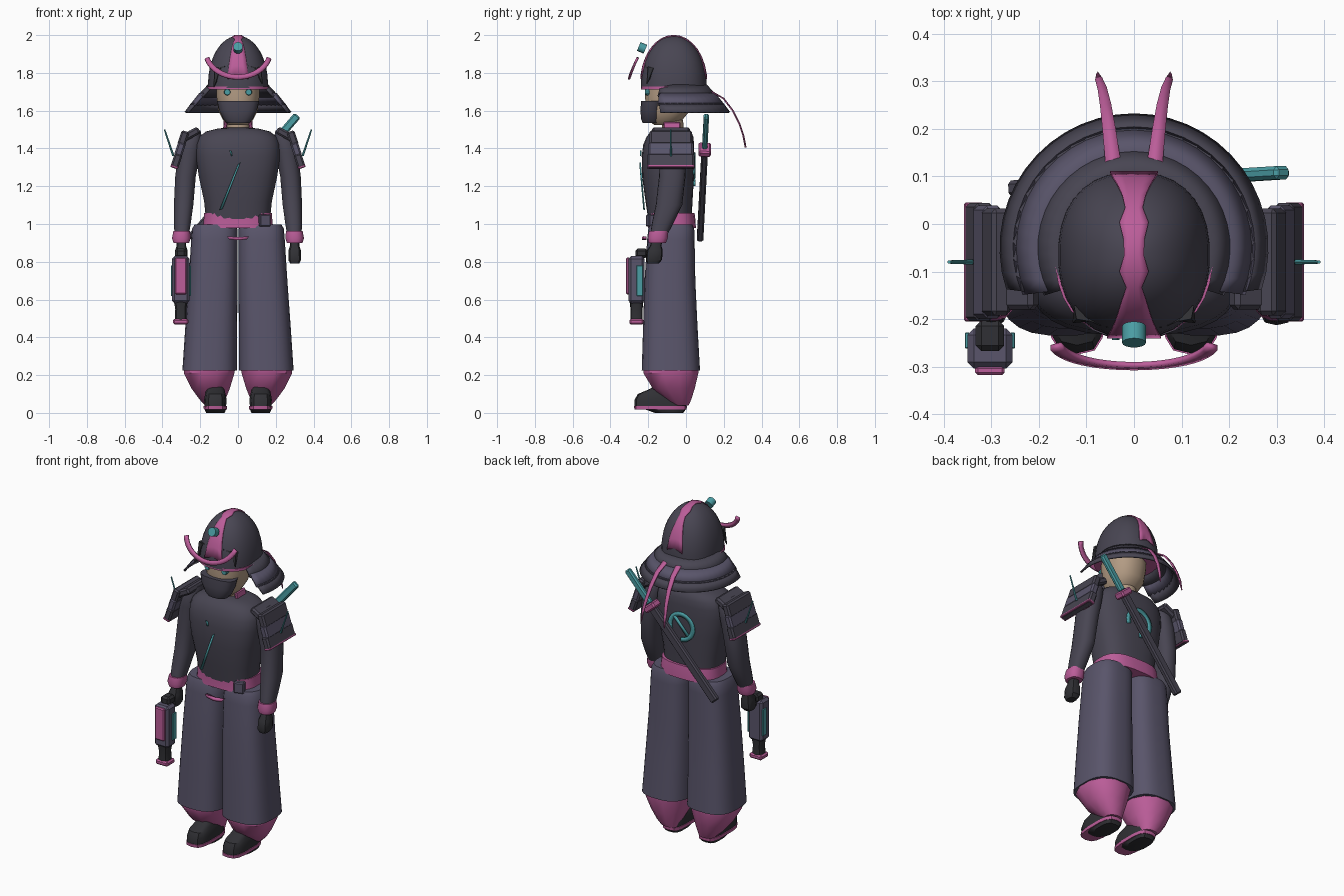
import bpy, bmesh, math
from math import sin, cos, pi, radians
from mathutils import Vector, Matrix, Euler

def mat(name, c):
    m = bpy.data.materials.new(name)
    m.diffuse_color = (*c, 1)
    return m

DARK = mat("dark_cloth", (.065, .06, .085))
CLOTH = mat("purple_grey_cloth", (.1, .09, .145))
PINK = mat("pink", (.5, .11, .32))
TEAL = mat("teal", (.07, .34, .37))
BLACK = mat("black", (.03, .03, .035))
SKIN = mat("skin", (.45, .33, .23))

def finish(name, bm, m):
    bmesh.ops.recalc_face_normals(bm, faces=bm.faces)
    me = bpy.data.meshes.new(name)
    bm.to_mesh(me)
    bm.free()
    me.materials.append(m)
    ob = bpy.data.objects.new(name, me)
    bpy.context.collection.objects.link(ob)
    return ob

def loft(name, m, secs, n=24, e=2.5, s=1):
    """Stack of superellipse slices: (z, cx, cy, rx, ry)."""
    bm = bmesh.new()
    rings = []
    for z, cx, cy, rx, ry in secs:
        ring = []
        for i in range(n):
            a = 2 * pi * (i + .5) / n
            c, d = cos(a), sin(a)
            ring.append(bm.verts.new((s * cx + rx * math.copysign(abs(c) ** (2 / e), c),
                                      cy + ry * math.copysign(abs(d) ** (2 / e), d), z)))
        rings.append(ring)
    for r, q in zip(rings, rings[1:]):
        for i in range(n):
            bm.faces.new((r[i], r[(i + 1) % n], q[(i + 1) % n], q[i]))
    bm.faces.new(rings[0])
    bm.faces.new(rings[-1])
    return finish(name, bm, m)

def box(name, m, size, loc, rot=(0, 0, 0), bev=.006):
    bm = bmesh.new()
    bmesh.ops.create_cube(bm, size=1, matrix=Matrix.Diagonal((*size, 1)))
    if bev:
        bmesh.ops.bevel(bm, geom=bm.edges[:], offset=min(bev, min(size) * .3), segments=1, affect='EDGES')
    bm.transform(Matrix.Translation(loc) @ Euler(rot).to_matrix().to_4x4())
    return finish(name, bm, m)

def rod(name, m, p, q, r1, r2, n=8):
    bm = bmesh.new()
    p, q = Vector(p), Vector(q)
    mx = Matrix.Translation((p + q) / 2) @ (q - p).to_track_quat('Z', 'Y').to_matrix().to_4x4()
    bmesh.ops.create_cone(bm, cap_ends=True, segments=n, radius1=r1, radius2=r2,
                          depth=(q - p).length, matrix=mx)
    return finish(name, bm, m)

def strip(name, m, rails, t=.01):
    """Sheet spanned between rails of points, given thickness."""
    bm = bmesh.new()
    rows = [[bm.verts.new(p) for p in r] for r in rails]
    for a, b in zip(rows, rows[1:]):
        for i in range(len(a) - 1):
            bm.faces.new((a[i], a[i + 1], b[i + 1], b[i]))
    ob = finish(name, bm, m)
    mod = ob.modifiers.new("thickness", 'SOLIDIFY')
    mod.thickness, mod.offset = t, 0
    return ob

# Helmet dome
HC, HX, HY, HZ, HH, HE, HP = -.065, .16, .175, 1.72, .276, 2.3, 2.2
ts = [sin(pi / 2 * i / 12) for i in range(12)] + [.998]
loft("helmet_dome", DARK, [(HZ + HH * t, 0, HC, HX * (1 - t ** HP) ** .5, HY * (1 - t ** HP) ** .5)
                           for t in ts], 32, HE)
loft("helmet_rim", PINK, [(1.712, 0, HC, .166, .174), (1.728, 0, HC, .166, .174)], 32, HE)

# Hourglass stripe over the dome
widths = [.056, .05, .042, .034, .026, .016, .03, .02, .022, .03, .018, .024, .034, .044, .05]
rails = [[], [], [], [], []]
for i, w in enumerate(widths):
    yy = -cos(radians(12 + 156 * i / (len(widths) - 1))) * HY
    for r, k in zip(rails, (-1, -.5, 0, .5, 1)):
        x = w * k
        rho = min(.99, ((abs(x) / HX) ** HE + (abs(yy) / HY) ** HE) ** (1 / HE))
        z = HH * (1 - rho * rho) ** (1 / HP)
        r.append((x * 1.01, HC + yy * 1.012, HZ + z * 1.008))
strip("helmet_stripe", PINK, rails, .006)

# Neck guard lames
def arc(r, z, a0=-24, n=28):
    return [(r * cos(a), -.05 + r * sin(a), z)
            for a in (radians(a0 + (180 - 2 * a0) * i / n) for i in range(n + 1))]
for i, (r1, z1, r2, z2, m) in enumerate([(.155, 1.735, .21, 1.675, DARK), (.2, 1.69, .25, 1.628, CLOTH),
                                        (.243, 1.637, .278, 1.59, DARK)]):
    strip(f"neck_guard_{i}", m, [arc(r1, z1, -32 + 5 * i), arc(r2, z2, -28 + 5 * i)], .012)

# Crescent crest and jewel
lo, hi = [], []
for i in range(21):
    t = i / 10 - 1
    x, z = .176 * sin(t * 1.3) / sin(1.3), 1.765 + .108 * (1 - cos(t * 1.3)) / (1 - cos(1.3))
    y = -.302 + .042 * t * t
    lo.append((x, y, z))
    hi.append((x * .87, y + .006, z + .025 - .015 * t * t))
strip("helmet_crest", PINK, [lo, hi], .012)
rod("helmet_jewel", TEAL, (0, -.215, 1.925), (0, -.25, 1.94), .025, .025, 16)

# Ribbons trailing from the helmet back
path = [(.1, 1.715), (.14, 1.70), (.2, 1.665), (.25, 1.6), (.285, 1.53), (.305, 1.47), (.318, 1.405)]
for s in (1, -1):
    a = [(s * (.02 + .055 * i / 6), y, z) for i, (y, z) in enumerate(path)]
    b = [(s * (.056 + .03 * i / 6 - (.008 if i == 6 else 0)), y - .004, z) for i, (y, z) in enumerate(path)]
    strip("ribbon", PINK, [a, b], .006)

# Head, mask, hair, eyes, neck
loft("head", SKIN, [(1.525, 0, -.12, .05, .05), (1.55, 0, -.11, .08, .09), (1.6, 0, -.095, .105, .118),
                    (1.68, 0, -.09, .115, .128), (1.76, 0, -.09, .115, .125)], 24, 2.2)
loft("face_mask", DARK, [(1.535, 0, -.185, .06, .045), (1.555, 0, -.185, .078, .053),
                         (1.6, 0, -.185, .1, .057), (1.652, 0, -.18, .112, .058)], 20, 2.6)
loft("neck", SKIN, [(1.46, 0, -.07, .065, .06), (1.55, 0, -.07, .058, .056)], 16, 2)
for i in range(8):
    x = -.105 + .03 * i
    rod("hair_lock", BLACK, (x, -.21 + abs(x) * .25, 1.84 - abs(x) * .15),
        (x * 1.1 + (.012 if i % 2 else -.012), -.238 + abs(x) * .3, 1.725 + .02 * (i % 2)), .024, .002, 5)
for s in (1, -1):
    rod("eye", TEAL, (s * .055, -.19, 1.698), (s * .057, -.217, 1.698), .02, .015, 10)
    box("brow", BLACK, (.05, .015, .012), (s * .055, -.212, 1.722), (0, s * .15, 0), .002)
    box("collar_flap", PINK, (.018, .09, .05), (s * .068, -.075, 1.515), (0, s * -.2, 0))

# Torso and sash
loft("torso", DARK, [(1.02, 0, -.085, .17, .115), (1.12, 0, -.09, .18, .125), (1.25, 0, -.095, .208, .138),
                     (1.36, 0, -.095, .224, .14), (1.42, 0, -.092, .222, .135), (1.46, 0, -.085, .208, .125),
                     (1.49, 0, -.08, .17, .108), (1.505, 0, -.075, .11, .085), (1.51, 0, -.075, .06, .06)], 28, 2.7)
loft("sash", PINK, [(.98, 0, -.075, .187, .128), (1.02, 0, -.075, .183, .126), (1.058, 0, -.078, .18, .124)], 24, 2.8)
box("sash_pouch", CLOTH, (.06, .04, .065), (.14, -.185, 1.018), (0, 0, .3))
strip("sash_bow", PINK, [[(-.06, -.218, .935), (0, -.222, .93), (.06, -.218, .935)],
                         [(-.045, -.218, .918), (0, -.224, .915), (.045, -.218, .918)]], .02)
strip("chest_slash", TEAL, [[(-.098, -.222, 1.075), (0, -.243, 1.315)],
                            [(-.082, -.222, 1.08), (.012, -.243, 1.325)]], .008)
strip("chest_chip", TEAL, [[(-.046, -.24, 1.39), (-.036, -.24, 1.36)],
                           [(-.034, -.24, 1.385), (-.03, -.24, 1.362)]], .008)
# Plain open ring ornament on the back
ring = [[(r * cos(a), .046 - abs(cos(a)) * .004, 1.29 + r * sin(a))
         for a in (radians(-20 + 290 * i / 24) for i in range(25))] for r in (.063, .088)]
strip("back_ring", TEAL, ring, .01)
strip("back_ring_bar", TEAL, [[(-.04, .046, 1.24), (.05, .046, 1.34)],
                              [(-.052, .046, 1.252), (.038, .046, 1.352)]], .01)

for s in (1, -1):
    # Wide trouser leg, gathered hem, shoe
    loft("trouser_leg", CLOTH, [(.225, .15, -.08, .145, .155), (.45, .142, -.083, .138, .145),
                                (.7, .132, -.085, .13, .135), (.92, .125, -.08, .123, .126),
                                (.975, .123, -.078, .12, .122), (.998, .122, -.078, .108, .112)], 28, 2.8, s)
    loft("trouser_hem", PINK, [(.04, .125, -.03, .05, .045), (.07, .135, -.04, .07, .07),
                               (.13, .145, -.065, .105, .115), (.21, .153, -.08, .138, .15),
                               (.235, .15, -.08, .14, .15)], 12, 2.2, s)
    loft("shoe", BLACK, [(.03, .12, -.135, .058, .137), (.07, .12, -.135, .06, .137),
                         (.1, .12, -.13, .055, .125), (.125, .12, -.105, .048, .09),
                         (.16, .122, -.08, .042, .06)], 14, 3.2, s)
    loft("shoe_sole", PINK, [(.018, .12, -.135, .062, .138), (.036, .12, -.135, .063, .14)], 14, 3.2, s)
    loft("shoe_tread", BLACK, [(0, .12, -.09, .05, .075), (.02, .12, -.11, .058, .11)], 14, 3.2, s)

    # Sleeve, cuff, hand
    loft("sleeve", DARK, [(.94, .298, -.145, .038, .045), (1.0, .295, -.125, .045, .056),
                          (1.1, .288, -.09, .052, .07), (1.25, .278, -.073, .055, .07),
                          (1.38, .258, -.072, .06, .075), (1.45, .243, -.072, .055, .072),
                          (1.495, .228, -.075, .03, .05)], 18, 2.3, s)
    loft("cuff", PINK, [(.9, .3, -.152, .042, .046), (.925, .3, -.15, .05, .054),
                        (.962, .298, -.145, .045, .052)], 16, 2.4, s)
    loft("hand", BLACK, [(.79, .3, -.175, .024, .03), (.81, .3, -.17, .035, .043), (.86, .3, -.165, .034, .042),
                         (.885, .3, -.16, .026, .03), (.91, .3, -.155, .026, .03)], 10, 3, s)

    # Layered shoulder armour with antenna
    box("shoulder_cap", DARK, (.1, .2, .04), (s * .25, -.08, 1.475), (0, s * .5, 0), .01)
    for i in range(3):
        box("shoulder_plate", CLOTH if i == 1 else DARK, (.042, .225 + .012 * i, .08),
            (s * (.29 + .018 * i), -.08, 1.453 - .06 * i), (0, s * -.32, 0), .009)
    box("shoulder_trim", PINK, (.04, .25, .014), (s * .337, -.08, 1.303), (0, s * -.32, 0), .003)
    rod("shoulder_antenna", TEAL, (s * .342, -.08, 1.36), (s * .389, -.08, 1.5), .006, .004, 6)

# Back sword
B, T = Vector((-.25, .075, .92)), Vector((.315, .108, 1.575))
rot = (-.04, math.atan2(T.x - B.x, T.z - B.z), 0)
L = (T - B).length
for name, m, a, b, w, d in [("scabbard", DARK, 0, .71, .052, .034), ("sword_guard", PINK, .7, .745, .085, .065),
                            ("sword_grip", TEAL, .74, 1, .042, .028)]:
    box(name, m, (w, d, L * (b - a)), B.lerp(T, (a + b) / 2), rot, .008)

# Handheld device in one hand
X, Y = -.303, -.262
box("device_body", CLOTH, (.095, .085, .25), (X, Y, .705), bev=.014)
box("device_front_panel", PINK, (.062, .02, .195), (X, Y - .046, .725))
for s in (1, -1):
    box("device_side_light", TEAL, (.01, .034, .16), (X + s * .048, -.245, .7), bev=.002)
box("device_top", BLACK, (.06, .065, .05), (X, -.235, .845), bev=.012)
loft("device_grip", BLACK, [(.495, X, Y, .033, .033), (.55, X, Y, .03, .032), (.6, X, Y, .04, .038)], 10, 3)
box("device_end_cap", PINK, (.082, .075, .03), (X, Y, .483), bev=.008)

# Smooth shading with sharp creases
bpy.ops.object.select_all(action='SELECT')
bpy.context.view_layer.objects.active = bpy.context.scene.objects[0]
bpy.ops.object.shade_smooth_by_angle(angle=radians(32))
